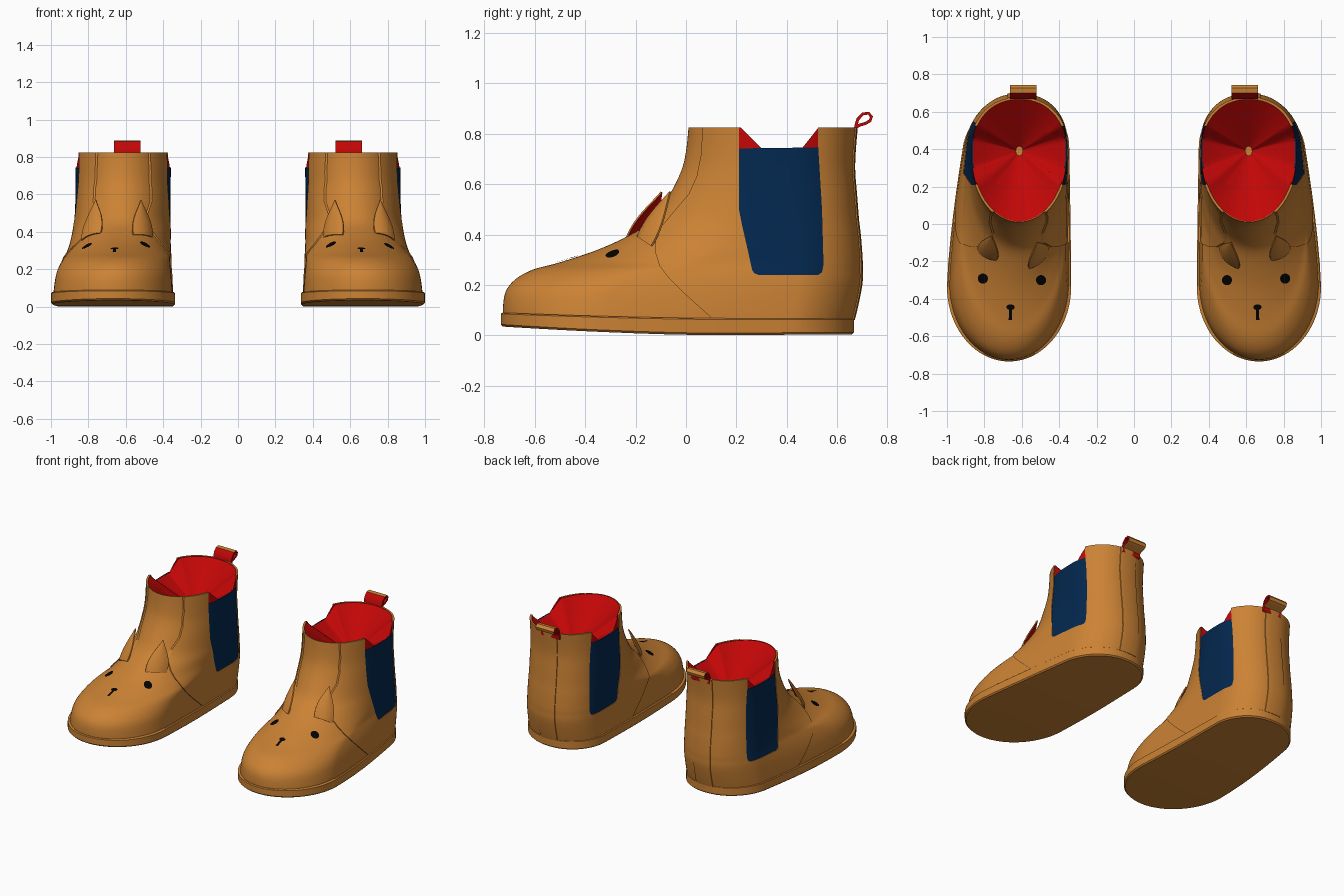
import bpy, bmesh, math
from mathutils import Vector
from mathutils.bvhtree import BVHTree

if "Cube" in bpy.data.objects:
    bpy.data.objects.remove(bpy.data.objects["Cube"])


def material(name, rgb):
    m = bpy.data.materials.new(name)
    m.diffuse_color = (*rgb, 1)
    m.use_nodes = True
    m.node_tree.nodes["Principled BSDF"].inputs["Base Color"].default_value = m.diffuse_color
    return m


TAN = material("tan leather", (0.60, 0.225, 0.035))
RED = material("red lining", (0.54, 0.002, 0.002))
NAVY = material("navy elastic", (0.001, 0.021, 0.078))
BLACK = material("black", (0.001, 0.001, 0.001))
N = 96

# Horizontal slices: z, front y, back y, ball centre x, ball half width, toe length
ROWS = [(.05, -.723, .655, .668, .32, .40), (.10, -.727, .668, .668, .316, .41),
        (.17, -.717, .683, .665, .308, .43), (.22, -.68, .69, .66, .298, .47),
        (.26, -.61, .69, .652, .288, .52), (.29, -.50, .69, .645, .28, .56),
        (.34, -.35, .687, .64, .27, .54), (.40, -.22, .682, .63, .262, .47),
        (.46, -.13, .675, .625, .255, .42), (.55, -.07, .668, .62, .25, .39),
        (.65, -.02, .66, .617, .25, .37), (.73, .0, .662, .615, .252, .36),
        (.825, .01, .67, .615, .255, .36)]


def smooth_rows(steps=4):
    out = []
    for i in range(len(ROWS) - 1):
        a, b, c, d = (ROWS[max(0, min(len(ROWS) - 1, i + k))] for k in (-1, 0, 1, 2))
        for s in range(steps):
            t = s / steps
            out.append(tuple(q + .5 * t * (r - p + t * (2 * p - 5 * q + 4 * r - w + t * (3 * (q - r) + w - p)))
                             for p, q, r, w in zip(a, b, c, d)))
    return out + [ROWS[-1]]


def section(row, off=0.0, z=None):
    """Long outline: elliptical toe, near-straight middle, elliptical heel."""
    z0, yf, yb, bc, bw, toe = row
    yf, yb = yf - off, yb + off
    heel = .25
    half = []
    for j in range(N // 2 + 1):
        if j <= 22:
            a = math.pi / 2 * j / 22
            y, s = yf + toe * (1 - math.cos(a)), math.sin(a)
        elif j < 28:
            y, s = yf + toe + (yb - heel - yf - toe) * (j - 22) / 6, 1
        else:
            a = math.pi / 2 * (N // 2 - j) / 20
            y, s = yb - heel * (1 - math.cos(a)), math.sin(a) ** .9
        k = max(0, min(1, (.65 - y) / .95))
        k = .5 * k + .5 * math.sin(k * math.pi / 2)
        half.append((.613 + k * (bc - .613), s * (.25 + k * (bw - .25) + off), y))
    zz = z0 if z is None else z
    return [(c + w, y, zz) for c, w, y in half] + [(c - w, y, zz) for c, w, y in half[-2:0:-1]]


def make(name, verts, faces, mats, index=None):
    me = bpy.data.meshes.new(name)
    me.from_pydata([tuple(v) for v in verts], [], faces)
    for m in mats:
        me.materials.append(m)
    if index:
        me.polygons.foreach_set("material_index", index)
    bm = bmesh.new()
    bm.from_mesh(me)
    bmesh.ops.recalc_face_normals(bm, faces=bm.faces)
    bm.to_mesh(me)
    bm.free()
    ob = bpy.data.objects.new(name, me)
    bpy.context.collection.objects.link(ob)
    return ob


def loft(name, rings, mat):
    """Closed solid through rings, capped with strips across the width."""
    faces = []
    for r in range(len(rings) - 1):
        for i in range(N):
            j = (i + 1) % N
            faces.append((r * N + i, r * N + j, (r + 1) * N + j, (r + 1) * N + i))
    for base in (0, (len(rings) - 1) * N):
        for i in range(N // 2):
            ids = dict.fromkeys((i, i + 1, N - i - 1, (N - i) % N))
            faces.append(tuple(base + k for k in ids))
    return make(name, [p for r in rings for p in r], faces, [mat])


def prism(pts, mat, x0=.1, x1=1.2):
    n = len(pts)
    verts = [(x, y, z) for x in (x0, x1) for y, z in pts]
    faces = [tuple(range(n)), tuple(range(n, 2 * n))]
    faces += [(i, (i + 1) % n, n + (i + 1) % n, n + i) for i in range(n)]
    ob = make("cutter", verts, faces, [mat])
    ob.hide_render = True
    cutters.append(ob)
    return ob


def apply_all(ob):
    bpy.ops.object.select_all(action='DESELECT')
    ob.select_set(True)
    bpy.context.view_layer.objects.active = ob
    for m in list(ob.modifiers):
        bpy.ops.object.modifier_apply(modifier=m.name)


def boolean(ob, cutter, op='DIFFERENCE'):
    m = ob.modifiers.new("cut", 'BOOLEAN')
    m.object, m.operation, m.solver = cutter, op, 'EXACT'
    m.material_mode = 'TRANSFER'
    apply_all(ob)


cutters, parts = [], []
rows = smooth_rows()


def shell(name, off, mat):
    ob = loft(name, [section(r, off) for r in rows], mat)
    parts.append(ob)
    return ob


def rim_height(y):
    """Height of the lining edge, dipping over the gussets."""
    dip = max(0, min(1, (y - .21) / .09, (.53 - y) / .07))
    return .822 - .079 * dip


# Cutters: foot opening, side gusset gap, gusset shape, front seam
APEX = .60
mouth = section(rows[-1], -.004)
tip = [(.613 + (x - .613) * .04, .39 + (y - .39) * .04, APEX) for x, y, z in mouth]
funnel = loft("cutter", [tip, [(x, y, rim_height(y)) for x, y, z in mouth], section(rows[-1], -.004, .95)], RED)
funnel.hide_render = True
cutters.append(funnel)
side = [(.21, .5), (.222, .44), (.238, .37), (.262, .262), (.27, .247), (.288, .24),
        (.525, .24), (.54, .25), (.546, .28), (.54, .5)]
gap = prism([(.21, .95)] + side + [(.525, .745), (.525, .95)], TAN)
gusset_shape = prism([(.21, .742)] + side + [(.525, .746)], NAVY)
seam = prism([(.065, .95), (.065, .82), (.06, .72), (.042, .63), (.01, .56), (-.05, .49), (-.1, .43),
              (-.122, .38), (-.122, .33), (-.105, .275), (-.07, .23), (.0, .16), (.1, .07),
              (.1, 0), (-1, 0), (-1, .95)], TAN)

# Leather upper in two layers, back strip, elastic gussets, visible lining corners
upper = shell("vamp", 0, TAN)
surface = BVHTree.FromObject(upper, bpy.context.evaluated_depsgraph_get())
quarter = shell("quarters", .007, TAN)
boolean(quarter, seam)
for ob in (upper, quarter):
    boolean(ob, gap)
strip = shell("back_strip", .012, TAN)
boolean(strip, prism([(.5, .06), (.9, .06), (.9, .95), (.5, .95)], TAN, .545, .675), 'INTERSECT')
gusset = shell("elastic_gussets", .004, NAVY)
boolean(gusset, gusset_shape, 'INTERSECT')
lining = shell("lining_corners", .002, RED)
boolean(lining, prism([(.20, .70), (.54, .70), (.54, .83), (.53, .83), (.46, .742), (.30, .742),
                       (.212, .83), (.20, .83)], RED), 'INTERSECT')
boolean(lining, gusset_shape)
for ob in (upper, quarter, strip, gusset, lining):
    boolean(ob, funnel)

# Small tan patch at the bottom of the lining
parts.append(make("insole_patch", [(.613 + .02 * math.cos(math.tau * i / 12), .39 + .026 * math.sin(math.tau * i / 12),
                                    APEX + .016) for i in range(12)], [tuple(range(12))], [TAN]))


# Sole with a lifted toe
def sole_ring(off, base, top):
    ring = []
    for x, y, z in section(rows[0], off):
        k = max(0, min(1, (.15 - y) / .88))
        ring.append((x, y, base + (.022 if top else .035) * k ** 1.6 + (0 if top else .006 * max(0, y))))
    return ring


parts.append(loft("sole", [sole_ring(.004, 0, False), sole_ring(.012, .008, False),
                           sole_ring(.012, .063, True), sole_ring(.006, .068, True)], TAN))


# Ears: cupped leaves, tan in front and red behind
def ear(name, a, b, t):
    a, b, t = Vector(a), Vector(b), Vector(t)
    nrm = (b - a).cross(t - a).normalized()
    if nrm.y > 0:
        nrm = -nrm
    R, C = 10, 8
    verts = []
    for back in (0, 1):
        for r in range(R + 1):
            s = r / R
            mid = (a + b) / 2 * (1 - s) + t * s
            wide = max(.02, (1 - s ** 1.6) * (1 + .2 * math.sin(math.pi * s)))
            for c in range(C + 1):
                u = 2 * c / C - 1
                verts.append(mid + (b - a) / 2 * u * wide + nrm * (.018 * (1 - u * u) * wide - .008 * back))
    M, W = (R + 1) * (C + 1), C + 1
    faces, idx = [], []
    for back in (0, 1):
        for r in range(R):
            for c in range(C):
                k = back * M + r * W + c
                faces.append((k, k + 1, k + W + 1, k + W))
                idx.append(back)
    rim = list(range(W)) + [r * W + C for r in range(1, R + 1)]
    rim += [R * W + c for c in range(C - 1, -1, -1)] + [r * W for r in range(R - 1, 0, -1)]
    for i, p in enumerate(rim):
        q = rim[(i + 1) % len(rim)]
        faces.append((p, q, q + M, p + M))
        idx.append(0)
    parts.append(make(name, verts, faces, [TAN, RED], idx))


ear("outer_ear", (.735, -.195, .395), (.838, -.14, .355), (.762, -.065, .572))
ear("inner_ear", (.558, -.24, .385), (.456, -.15, .37), (.517, -.10, .57))


# Face details: thin plates laid on the toe
def decal(name, pts):
    cx, cy = (sum(p[k] for p in pts) / len(pts) for k in (0, 1))
    verts = []
    for s in (0, .5, 1):
        for x, y in (pts if s else [(cx, cy)]):
            p, q = cx + (x - cx) * s, cy + (y - cy) * s
            hit, nrm, _, _ = surface.ray_cast(Vector((p, q, 2)), Vector((0, 0, -1)))
            verts.append(hit + Vector((0, 0, .005)))
    n = len(pts)
    faces = []
    for i in range(n):
        j = (i + 1) % n
        faces += [(0, 1 + i, 1 + j), (1 + i, 1 + n + i, 1 + n + j, 1 + j)]
    parts.append(make(name, verts, faces, [BLACK]))


def disc(x, y, r, ry=None):
    return [(x + r * math.cos(a), y + (ry or r) * math.sin(a)) for a in [math.tau * i / 20 for i in range(20)]]


decal("inner_eye", disc(.497, -.30, .027))
decal("outer_eye", disc(.808, -.292, .027))
decal("nose", disc(.66, -.445, .022, .015))
decal("mouth", [(.652, -.455), (.668, -.455), (.670, -.512), (.652, -.512)])

# Pull loop at the heel
path = [(.672, .79), (.674, .83), (.682, .858), (.702, .879), (.725, .882), (.736, .868),
        (.731, .852), (.712, .841), (.69, .835), (.676, .827)]
verts, faces, idx = [], [], []
for k, (y, z) in enumerate(path):
    d = Vector(path[min(k + 1, len(path) - 1)]) - Vector(path[max(k - 1, 0)])
    d.normalize()
    ny, nz = -d.y * .006, d.x * .006
    verts += [(.52, y + ny, z + nz), (.662, y + ny, z + nz), (.662, y - ny, z - nz), (.52, y - ny, z - nz)]
for k in range(len(path) - 1):
    for c in range(4):
        e = (c + 1) % 4
        faces.append((4 * k + c, 4 * k + e, 4 * k + 4 + e, 4 * k + 4 + c))
        idx.append(1 if c or k < 3 else 0)
faces += [(0, 1, 2, 3), tuple(len(verts) - 4 + c for c in range(4))]
parts.append(make("pull_loop", verts, faces, [TAN, RED], idx + [0, 0]))

# Mirror every part into the second boot
for ob in cutters:
    bpy.data.objects.remove(ob)
for ob in parts:
    m = ob.modifiers.new("pair", 'MIRROR')
    m.use_mirror_merge = False
    apply_all(ob)
    bpy.ops.object.shade_smooth_by_angle(angle=math.radians(38))
